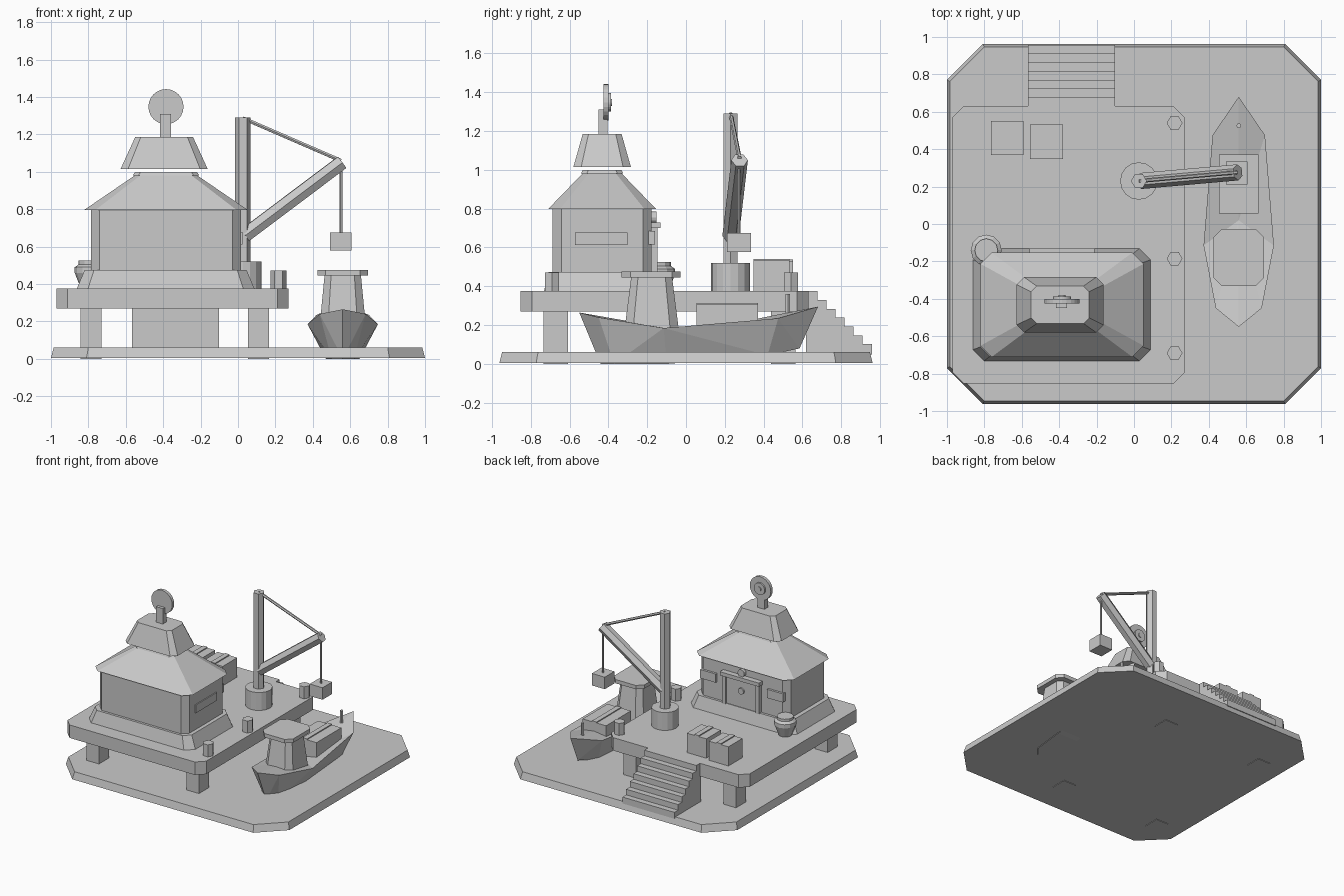
import bpy, bmesh, math
from mathutils import Vector

if "Cube" in bpy.data.objects:
    bpy.data.objects.remove(bpy.data.objects["Cube"])

GREY = (0.59, 0.59, 0.59, 1.0)
mat = bpy.data.materials.new("plain_grey")
mat.use_nodes = True
mat.diffuse_color = GREY
mat.node_tree.nodes["Principled BSDF"].inputs["Base Color"].default_value = GREY


def finish(name, bm):
    bmesh.ops.recalc_face_normals(bm, faces=bm.faces)
    mesh = bpy.data.meshes.new(name)
    bm.to_mesh(mesh)
    bm.free()
    mesh.materials.append(mat)
    obj = bpy.data.objects.new(name, mesh)
    bpy.context.collection.objects.link(obj)
    return obj


def loft(name, rings):
    """Skin a stack of equal-length point rings and cap both ends."""
    bm = bmesh.new()
    loops = [[bm.verts.new(p) for p in ring] for ring in rings]
    n = len(loops[0])
    for a, b in zip(loops, loops[1:]):
        for i in range(n):
            j = (i + 1) % n
            bm.faces.new((a[i], a[j], b[j], b[i]))
    bm.faces.new(loops[0])
    bm.faces.new(loops[-1])
    return finish(name, bm)


def cut_rect(x, y, hx, hy, c, z):
    """Rectangle ring with cut corners."""
    return [(x + sx, y + sy, z) for sx, sy in (
        (-hx + c, -hy), (hx - c, -hy), (hx, -hy + c), (hx, hy - c),
        (hx - c, hy), (-hx + c, hy), (-hx, hy - c), (-hx, -hy + c))]


def slab(name, x, y, low, high):
    """Cut-corner block; low and high are (half x, half y, cut, z)."""
    return loft(name, [cut_rect(x, y, *low), cut_rect(x, y, *high)])


def box(name, x0, x1, y0, y1, z0, z1):
    return loft(name, [[(x0, y0, z), (x1, y0, z), (x1, y1, z), (x0, y1, z)]
                       for z in (z0, z1)])


def rod(name, p, q, r, sides=6):
    """Prism with its axis running from p to q."""
    p, q = Vector(p), Vector(q)
    turn = (q - p).to_track_quat('Z', 'Y')
    spokes = [turn @ Vector((r * math.cos(a), r * math.sin(a), 0))
              for a in (math.tau * i / sides for i in range(sides))]
    return loft(name, [[p + s for s in spokes], [q + s for s in spokes]])


def strapped_crate(name, x0, x1, y0, y1, z0, z1):
    """Crate with a raised strap over its top."""
    box(name, x0, x1, y0, y1, z0, z1)
    mid = (x0 + x1) / 2
    box(name + "_strap", mid - 0.02, mid + 0.02, y0, y1, z1, z1 + 0.008)


# Ground plate, with the legs and hull just showing through its underside
slab("base", 0, 0, (1.0, 0.962, 0.19, 0.004), (0.985, 0.947, 0.185, 0.062))
slab("deck", -0.35, -0.111, (0.621, 0.742, 0.06, 0.27), (0.621, 0.742, 0.06, 0.375))
for x in (-0.786, 0.109):
    for y in (-0.672, 0.5):
        box("deck_leg", x - 0.056, x + 0.056, y - 0.063, y + 0.063, 0, 0.28)

# Stairs at the back
for i in range(7):
    y = 0.678 + 0.0465 * i
    box("stair_step", -0.567, -0.102, y - 0.06, y, 0.05, 0.375 - 0.0455 * i)

# House body and stacked roofs
HX, HY = -0.385, -0.432
slab("house_plinth", HX - 0.002, HY, (0.475, 0.3, 0.06, 0.375), (0.433, 0.275, 0.05, 0.475))
slab("house_walls", HX, HY, (0.4, 0.255, 0.045, 0.47), (0.4, 0.255, 0.045, 0.8))
slab("lower_roof", HX, HY, (0.436, 0.279, 0.06, 0.797), (0.165, 0.1, 0.03, 0.982))
slab("roof_cap", HX, HY, (0.178, 0.109, 0.03, 0.98), (0.165, 0.1, 0.03, 1.0))
slab("upper_roof", HX - 0.01, HY, (0.233, 0.148, 0.04, 1.015), (0.155, 0.1, 0.03, 1.185))

# Roof ornament
box("ornament_post", -0.418, -0.358, -0.45, -0.405, 1.18, 1.31)
for name, r, y0, y1 in (("ornament_disc", 0.094, -0.425, -0.4),
                        ("ornament_ring", 0.048, -0.4, -0.387),
                        ("ornament_hub", 0.018, -0.387, -0.38)):
    rod(name, (HX, y0, 1.348), (HX, y1, 1.348), r, 24)

# Doorway on the back wall, windows and emblem disc
WALL = HY + 0.255
box("door", HX - 0.145, HX + 0.145, WALL - 0.02, WALL + 0.015, 0.47, 0.7)
for s in (-1, 1):
    x = HX + s * 0.15
    box("door_post", x - 0.015, x + 0.015, WALL - 0.02, WALL + 0.03, 0.47, 0.7)
    x = HX + s * 0.3
    box("back_window", x - 0.07, x + 0.07, WALL - 0.02, WALL + 0.018, 0.615, 0.685)
box("door_lintel", HX - 0.175, HX + 0.175, WALL - 0.02, WALL + 0.045, 0.7, 0.73)
rod("door_disc", (HX, WALL, 0.61), (HX, WALL + 0.028, 0.61), 0.025, 12)
rod("door_lamp", (HX, WALL, 0.755), (HX, WALL + 0.025, 0.755), 0.03, 12)
box("side_window", HX + 0.39, HX + 0.408, -0.572, -0.302, 0.612, 0.678)

# Lidded jar beside the house
loft("jar", [[(-0.79 + r * math.cos(a), -0.14 + r * math.sin(a), z)
              for a in (math.tau * i / 12 for i in range(12))]
             for r, z in ((0.05, 0.375), (0.083, 0.46), (0.083, 0.49),
                          (0.062, 0.505), (0.062, 0.525))])

# Deck cargo and mooring posts
strapped_crate("deck_crate_a", -0.765, -0.59, 0.37, 0.55, 0.375, 0.53)
strapped_crate("deck_crate_b", -0.555, -0.38, 0.347, 0.533, 0.375, 0.532)
for y in (0.54, -0.185, -0.69):
    rod("bollard", (0.217, y, 0.37), (0.217, y, 0.472), 0.042)

# Crane
CX, CY = 0.026, 0.23
TIP = (0.555, 0.276, 1.05)
rod("crane_base", (CX, CY, 0.37), (CX, CY, 0.52), 0.1, 16)
rod("crane_mast", (CX, CY, 0.5), (CX, CY, 1.29), 0.042)
rod("crane_boom", (CX + 0.01, CY, 0.66), TIP, 0.043)
rod("crane_stay", (CX, CY, 1.287), (0.55, 0.276, 1.06), 0.011)
rod("crane_cable", (0.552, 0.275, 1.04), (0.552, 0.275, 0.67), 0.008)
box("hanging_crate", 0.493, 0.608, 0.212, 0.335, 0.578, 0.675)

# Boat hull: stations of (y, half width, rim height, keel y, keel half width, keel height)
BX = 0.56
stations = [(0.68, 0, 0.295, 0.585, 0, 0.08), (0.475, 0.14, 0.235, 0.42, 0.07, 0.045),
            (-0.115, 0.188, 0.185, -0.1, 0.09, 0), (-0.45, 0.123, 0.24, -0.37, 0.06, 0),
            (-0.55, 0, 0.265, -0.44, 0, 0)]
bm = bmesh.new()
rims, keels = [], []
for s in (-1, 1):
    rims.append([bm.verts.new((BX + s * w, y, z)) for y, w, z, *keel in stations])
    keels.append([bm.verts.new((BX + s * kw, ky, kz)) for *rim, ky, kw, kz in stations])
    for i in range(4):
        bm.faces.new((rims[-1][i], rims[-1][i + 1], keels[-1][i + 1], keels[-1][i]))
for i in range(4):
    bm.faces.new((keels[0][i], keels[0][i + 1], keels[1][i + 1], keels[1][i]))

# Sunken boat deck as a fan around its middle
hub = bm.verts.new((BX, 0.02, 0.165))
for rim in rims:
    for a, b in zip(rim, rim[1:]):
        bm.faces.new((a, b, hub))
bmesh.ops.remove_doubles(bm, verts=bm.verts, dist=0.0005)
bmesh.ops.triangulate(bm, faces=bm.faces)
finish("boat_hull", bm)

# Boat cabin, cargo and bow post
slab("boat_cabin", BX, -0.177, (0.125, 0.142, 0.045, 0.16), (0.097, 0.105, 0.035, 0.45))
slab("cabin_roof", BX, -0.18, (0.136, 0.152, 0.045, 0.445), (0.136, 0.152, 0.045, 0.476))
strapped_crate("boat_crate", 0.455, 0.665, 0.055, 0.372, 0.17, 0.306)
rod("bow_post", (BX, 0.525, 0.2), (BX, 0.525, 0.36), 0.013)
